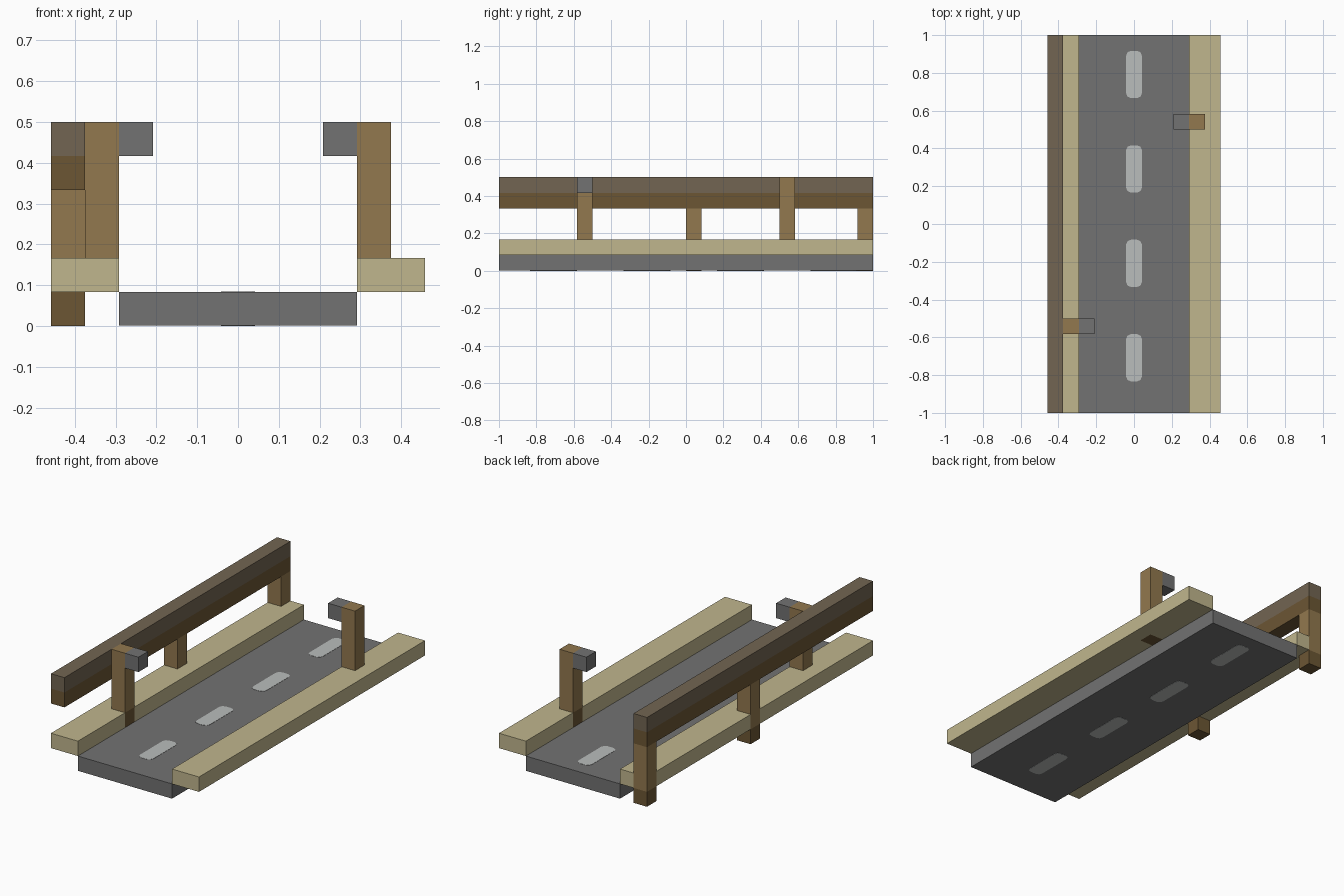
import bpy
import bmesh
from mathutils import Matrix, Vector

cube = bpy.data.objects.get("Cube")
if cube:
    bpy.data.objects.remove(cube, do_unlink=True)

U = 1 / 12        # one building block
END = 12          # half length in blocks


def linear(v):
    v /= 255
    return v / 12.92 if v <= 0.04045 else ((v + 0.055) / 1.055) ** 2.4


def material(name, hex_code):
    colour = [linear(c) for c in bytes.fromhex(hex_code)] + [1]
    mat = bpy.data.materials.new(name)
    mat.use_nodes = True
    mat.diffuse_color = colour
    bsdf = mat.node_tree.nodes["Principled BSDF"]
    bsdf.inputs["Base Color"].default_value = colour
    bsdf.inputs["Roughness"].default_value = 0.9
    return mat


asphalt = material("asphalt grey", "727272")
paint = material("pale road paint", "BABDBC")
sand = material("sand kerb", "C0B68D")
wood = material("wood brown", "92784E")
dark_wood = material("dark brown", "6C5634")
weathered = material("weathered brown", "726552")


def blocks(name, boxes, mat, corner=0):
    """One object made of boxes, each given as (x, y, z) ranges in blocks."""
    bm = bmesh.new()
    for ranges in boxes:
        size = Vector([(b - a) * U for a, b in ranges])
        centre = Vector([(a + b) * U / 2 for a, b in ranges])
        bmesh.ops.create_cube(bm, size=1, matrix=Matrix.Translation(centre) @ Matrix.Diagonal(size).to_4x4())
    if corner:
        upright = [e for e in bm.edges
                   if (e.verts[0].co - e.verts[1].co).xy.length < 1e-5]
        bmesh.ops.bevel(bm, geom=upright, offset=corner * U, segments=2,
                        profile=0.5, affect='EDGES')
    mesh = bpy.data.meshes.new(name)
    bm.to_mesh(mesh)
    bm.free()
    mesh.materials.append(mat)
    obj = bpy.data.objects.new(name, mesh)
    bpy.context.collection.objects.link(obj)
    return obj


def side_range(side, a, b):
    return tuple(sorted((side * a, side * b)))


def lengths_between(gaps):
    """Stretches of the full length left over between one-block gaps."""
    start = -END
    for g in gaps:
        yield (start, g)
        start = g + 1
    if start < END:
        yield (start, END)


# Road deck
blocks("road_deck", [((-3.5, 3.5), (-END, END), (0.01, 1))], asphalt)

# Lane dashes, on top and on the underside
for i, y in enumerate(range(-10, END, 6)):
    for label, z in (("top", (0.99, 1.015)), ("underside", (0, 0.03))):
        blocks(f"lane_dash_{label}_{i + 1}", [((-0.5, 0.5), (y, y + 3), z)],
               paint, corner=0.3)

# Kerbs, interrupted where posts pass through them
rail_posts = (0, 11)
for label, side, lamp_y, outer_gaps in (("left", 1, 6, ()),
                                        ("right", -1, -7, rail_posts)):
    inner, outer = side_range(side, 3.5, 4.5), side_range(side, 4.5, 5.5)
    strips = [(inner, y, (1, 2)) for y in lengths_between((lamp_y,))]
    strips += [(outer, y, (1, 2)) for y in lengths_between(outer_gaps)]
    blocks(f"{label}_kerb", strips, sand)

    # Street lamp: dark foot, post and overhanging head
    y = (lamp_y, lamp_y + 1)
    blocks(f"{label}_lamp_foot", [(inner, y, (1, 2))], dark_wood)
    blocks(f"{label}_lamp_post", [(inner, y, (2, 6))], wood)
    blocks(f"{label}_lamp_head", [(side_range(side, 2.5, 3.5), y, (5, 6))], asphalt)

# Guard rail along the right side
rail_x = (-5.5, -4.5)
blocks("rail_lower_beam", [(rail_x, (-END, END), (4, 5))], dark_wood)
blocks("rail_upper_beam", [(rail_x, (-END, END), (5, 6))], weathered)
for i, y in enumerate(rail_posts):
    blocks(f"rail_post_{i + 1}", [(rail_x, (y, y + 1), (1, 4))], wood)
    blocks(f"rail_post_foot_{i + 1}", [(rail_x, (y, y + 1), (0, 1))], dark_wood)
